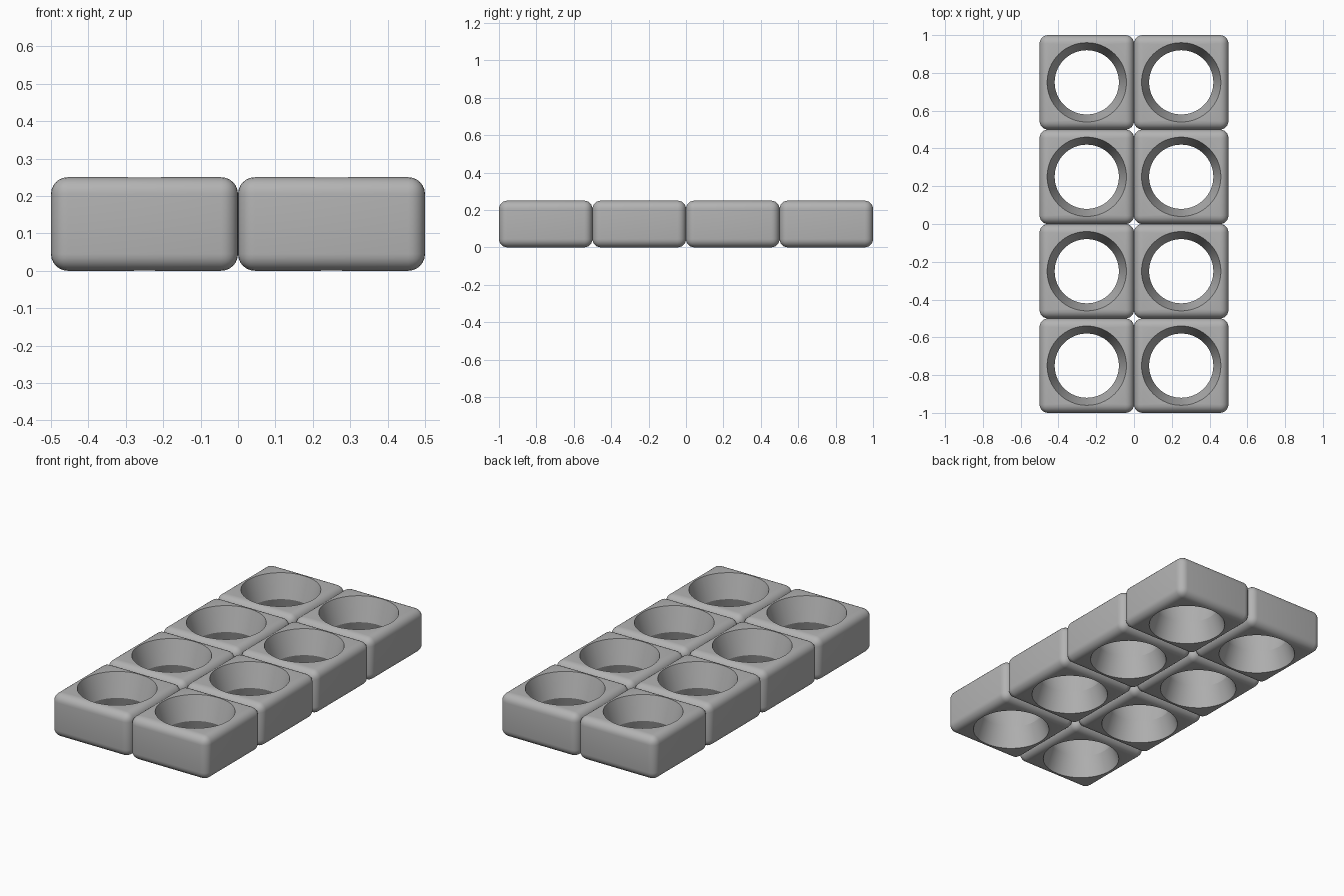
import bpy, bmesh, math

if "Cube" in bpy.data.objects:
    bpy.data.objects.remove(bpy.data.objects["Cube"], do_unlink=True)

SIZE, HEIGHT, ROUND = 0.5, 0.25, 0.045

grey = bpy.data.materials.new("plain_grey")
grey.use_nodes = True
colour = (0.45, 0.45, 0.45, 1)
grey.diffuse_color = colour
grey.node_tree.nodes["Principled BSDF"].inputs["Base Color"].default_value = colour


def new_object(name, bm):
    bmesh.ops.recalc_face_normals(bm, faces=bm.faces)
    mesh = bpy.data.meshes.new(name)
    bm.to_mesh(mesh)
    bm.free()
    mesh.materials.append(grey)
    obj = bpy.data.objects.new(name, mesh)
    bpy.context.collection.objects.link(obj)
    return obj


def lathe(name, profile, sides=64):
    bm = bmesh.new()
    rings = [[bm.verts.new((r * math.cos(math.tau * i / sides),
                            r * math.sin(math.tau * i / sides), z))
              for i in range(sides)] for r, z in profile]
    for low, high in zip(rings, rings[1:]):
        for i in range(sides):
            j = (i + 1) % sides
            bm.faces.new((low[i], low[j], high[j], high[i]))
    bm.faces.new(rings[0])
    bm.faces.new(rings[-1])
    return new_object(name, bm)


# Rounded block
bm = bmesh.new()
bmesh.ops.create_cube(bm, size=1)
for v in bm.verts:
    v.co = (v.co.x * SIZE, v.co.y * SIZE, (v.co.z + 0.5) * HEIGHT)
bmesh.ops.bevel(bm, geom=bm.edges[:], offset=ROUND, segments=6,
                profile=0.5, affect='EDGES')
block = new_object("cell", bm)

# Hole that narrows to a neck and flares out again at both ends
cutter = lathe("hole_cutter", [(0.217, -0.03), (0.17, 0.115), (0.219, 0.28)])
cutter.hide_render = True
cutter.hide_viewport = False
hole = block.modifiers.new("hole", 'BOOLEAN')
hole.operation = 'DIFFERENCE'
hole.solver = 'EXACT'
hole.object = cutter
bpy.ops.object.select_all(action='DESELECT')
block.select_set(True)
bpy.context.view_layer.objects.active = block
bpy.ops.object.modifier_apply(modifier="hole")
bpy.data.objects.remove(cutter, do_unlink=True)
bpy.ops.object.shade_smooth_by_angle(angle=math.radians(25))

# Two columns of four cells
for row in range(4):
    for col in range(2):
        cell = block.copy()
        cell.name = f"cell_row{row + 1}_{('right', 'left')[col]}"
        cell.location = ((col - 0.5) * SIZE, (row - 1.5) * SIZE, 0)
        bpy.context.collection.objects.link(cell)
bpy.data.objects.remove(block, do_unlink=True)
